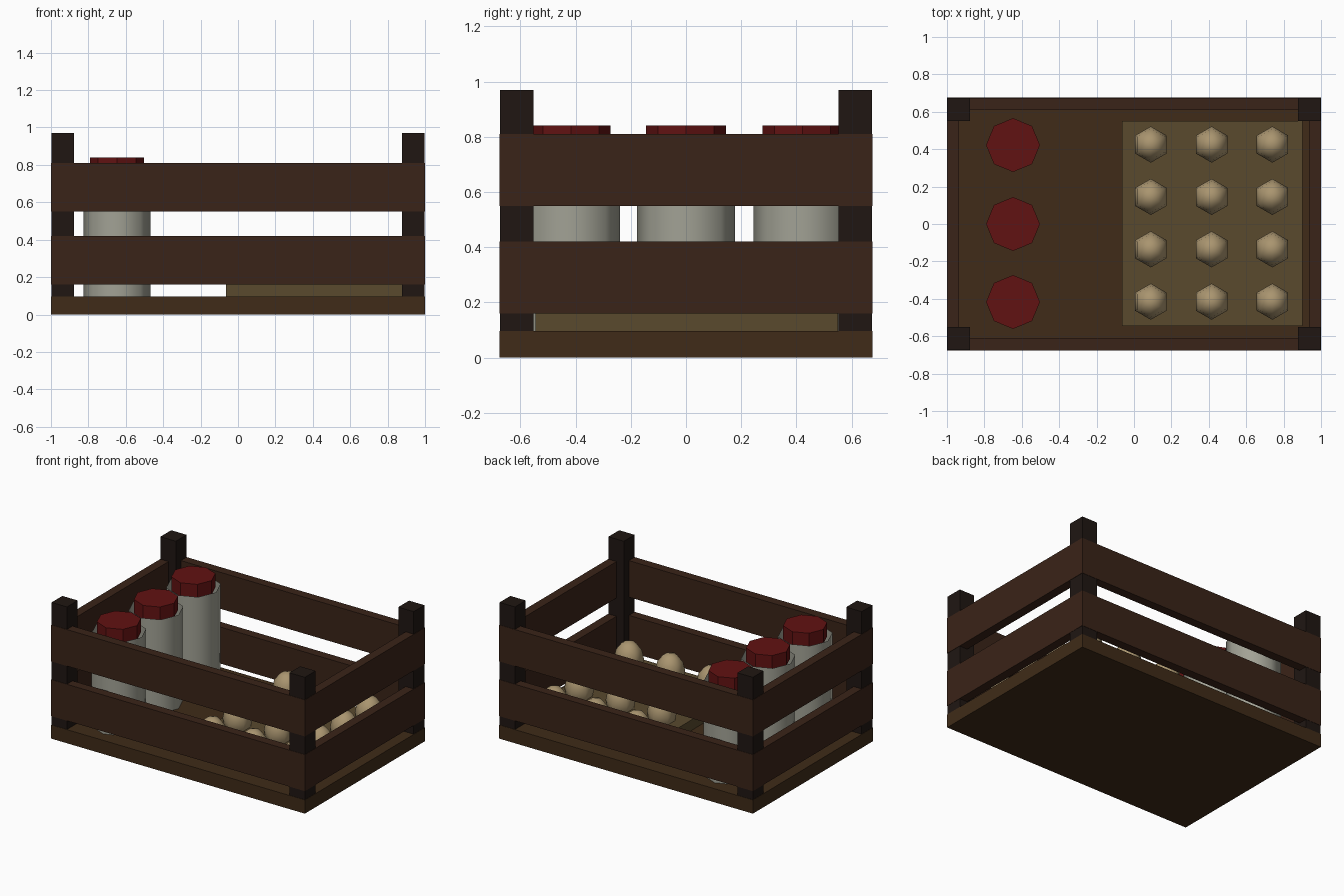
import bpy, math

if "Cube" in bpy.data.objects:
    bpy.data.objects.remove(bpy.data.objects["Cube"])


def material(name, rgb):
    m = bpy.data.materials.new(name)
    m.diffuse_color = (*rgb, 1)
    m.use_nodes = True
    m.node_tree.nodes["Principled BSDF"].inputs["Base Color"].default_value = m.diffuse_color
    return m


POST = material("dark_wood", (0.014, 0.008, 0.006))
SLAT = material("slat_wood", (0.042, 0.017, 0.009))
BASE = material("base_wood", (0.05, 0.024, 0.009))
TRAY = material("tray_card", (0.10, 0.067, 0.027))
EGG = material("egg_shell", (0.40, 0.30, 0.16))
GLASS = material("bottle_white", (0.36, 0.36, 0.30))
LID = material("lid_red", (0.12, 0.006, 0.006))


def finish(name, mat):
    o = bpy.context.object
    o.name = name
    o.data.materials.append(mat)
    return o


def box(name, lo, hi, mat):
    bpy.ops.mesh.primitive_cube_add(size=1, location=[(a + b) / 2 for a, b in zip(lo, hi)])
    o = finish(name, mat)
    o.scale = [b - a for a, b in zip(lo, hi)]
    bpy.ops.object.transform_apply(location=False, rotation=False, scale=True)
    return o


def octagon(name, x, y, z0, z1, r, mat, fill):
    bpy.ops.mesh.primitive_cylinder_add(vertices=8, radius=r, depth=z1 - z0,
                                        end_fill_type=fill, location=(x, y, (z0 + z1) / 2))
    return finish(name, mat)


X, Y, T, P = 1.0, 0.675, 0.065, 0.125

# crate floor
box("crate_base", (-X, -Y, 0), (X, Y, 0.097), BASE)

# corner posts, a hair inside the slats
e = 0.002
for sx in (-1, 1):
    for sy in (-1, 1):
        cx, cy, h = sx * (X - P / 2), sy * (Y - P / 2), P / 2 - e
        box("corner_post", (cx - h, cy - h, 0.09), (cx + h, cy + h, 0.97), POST)

# two rows of slats on all four sides
for z0, z1 in ((0.16, 0.42), (0.55, 0.81)):
    for s in (-1, 1):
        cy, cx = s * (Y - T / 2), s * (X - T / 2)
        box("long_slat", (-X, cy - T / 2, z0), (X, cy + T / 2, z1), SLAT)
        box("end_slat", (cx - T / 2, -Y + T, z0), (cx + T / 2, Y - T, z1), SLAT)

# egg tray with a 3 x 4 grid of eggs
box("egg_tray", (-0.065, -0.545, 0.095), (0.9, 0.55, 0.172), TRAY)
for i in range(3):
    for j in range(4):
        bpy.ops.mesh.primitive_uv_sphere_add(segments=6, ring_count=6, radius=1,
                                             location=(0.09 + 0.325 * i, -0.415 + 0.28 * j, 0.225))
        o = finish("egg", EGG)
        o.scale = (0.097, 0.097, 0.125)
        bpy.ops.object.transform_apply(location=False, rotation=False, scale=True)
        bpy.ops.object.shade_smooth()

# row of bottles: open octagonal bodies with capped lids
for y in (-0.417, 0, 0.422):
    octagon("bottle_body", -0.647, y, 0.097, 0.765, 0.178, GLASS, 'NOTHING')
    bpy.ops.object.shade_smooth()
    octagon("bottle_lid", -0.647, y, 0.74, 0.84, 0.144, LID, 'NGON')
